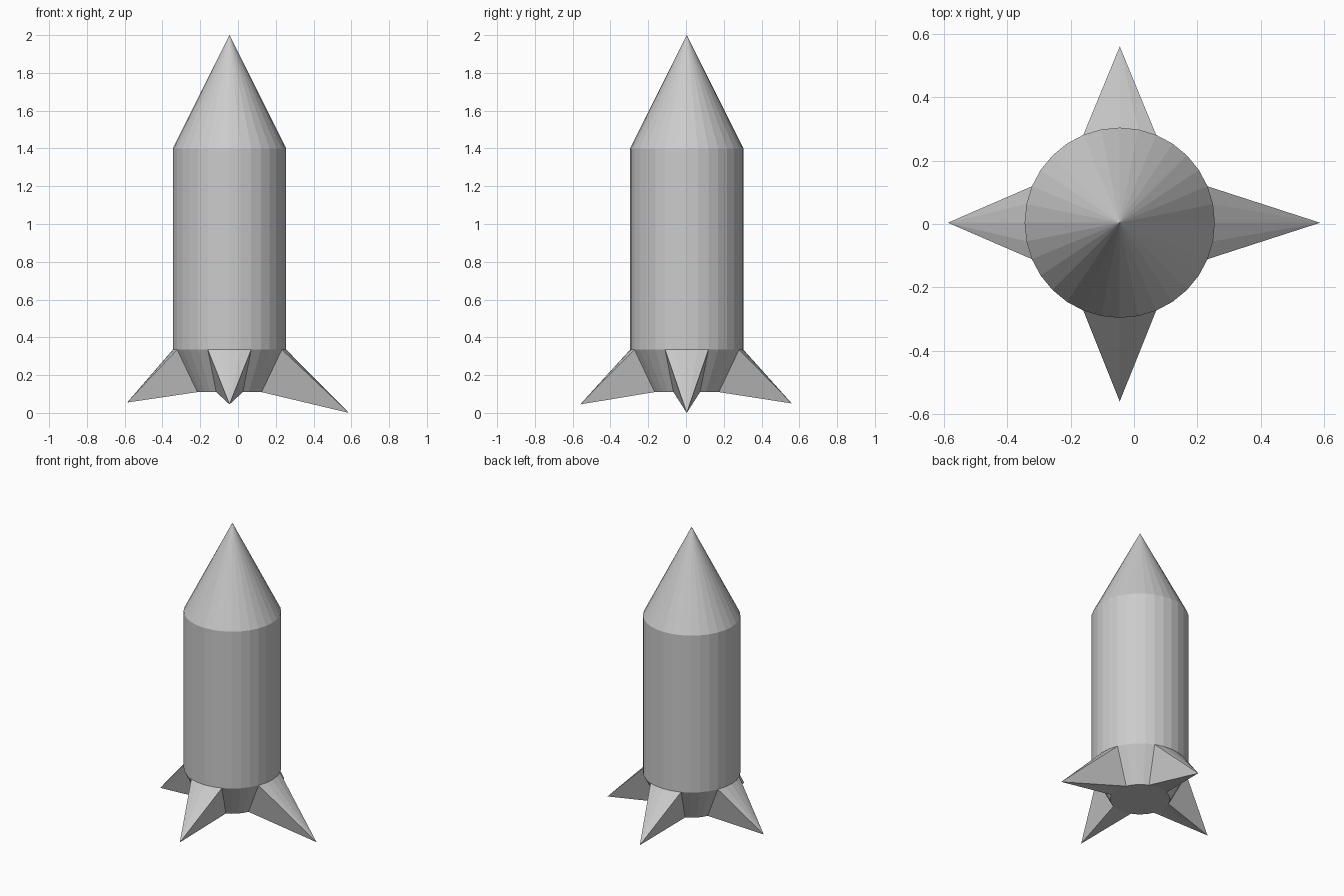
import bpy
import bmesh
from math import cos, sin, tau

cube = bpy.data.objects.get("Cube")
if cube:
    bpy.data.objects.remove(cube, do_unlink=True)

SIDES = 32
AXIS_X, AXIS_Y = -0.045, 0.004
RADIUS, TAIL_RADIUS = 0.3, 0.184
TAIL_Z, BODY_Z, SHOULDER_Z, TOP_Z = 0.11, 0.335, 1.4, 2.0

grey = bpy.data.materials.new("light_grey")
grey.use_nodes = True
colour = (0.6, 0.6, 0.6, 1)
grey.diffuse_color = colour
grey.node_tree.nodes["Principled BSDF"].inputs["Base Color"].default_value = colour


def ring(bm, radius, z):
    return [bm.verts.new((AXIS_X + radius * cos(tau * i / SIDES),
                          AXIS_Y + radius * sin(tau * i / SIDES), z))
            for i in range(SIDES)]


def finish(bm, name):
    bmesh.ops.recalc_face_normals(bm, faces=bm.faces)
    mesh = bpy.data.meshes.new(name)
    bm.to_mesh(mesh)
    bm.free()
    mesh.materials.append(grey)
    obj = bpy.data.objects.new(name, mesh)
    bpy.context.collection.objects.link(obj)


# Pointed nose
bm = bmesh.new()
rim = ring(bm, RADIUS, SHOULDER_Z)
apex = bm.verts.new((AXIS_X, AXIS_Y, TOP_Z))
for i in range(SIDES):
    bm.faces.new((rim[i - 1], rim[i], apex))
finish(bm, "nose_cone")

# Straight hull
bm = bmesh.new()
low, high = ring(bm, RADIUS, BODY_Z), ring(bm, RADIUS, SHOULDER_Z)
for i in range(SIDES):
    bm.faces.new((low[i - 1], low[i], high[i], high[i - 1]))
finish(bm, "hull")

# Tapered tail: four eighths of its wall are drawn out into pointed fins
bm = bmesh.new()
low, high = ring(bm, TAIL_RADIUS, TAIL_Z), ring(bm, RADIUS, BODY_Z)
bm.faces.new(low)
tips = [(0.587, AXIS_Y, 0.0), (AXIS_X, 0.56, 0.05),
        (-0.587, AXIS_Y, 0.055), (AXIS_X, -0.56, 0.045)]
step = SIDES // 8
for quarter, tip in enumerate(tips):
    start = quarter * 2 * step - step // 2
    point = bm.verts.new(tip)
    for i in range(start, start + step):
        bm.faces.new((high[i], high[i + 1], point))
        bm.faces.new((low[i + 1], low[i], point))
    end = start + step
    bm.faces.new((low[start], high[start], point))
    bm.faces.new((high[end], low[end], point))
    # Plain wall between this fin and the next
    for i in range(end, end + step):
        j = (i + 1) % SIDES
        bm.faces.new((low[i], low[j], high[j], high[i]))
finish(bm, "finned_tail")
